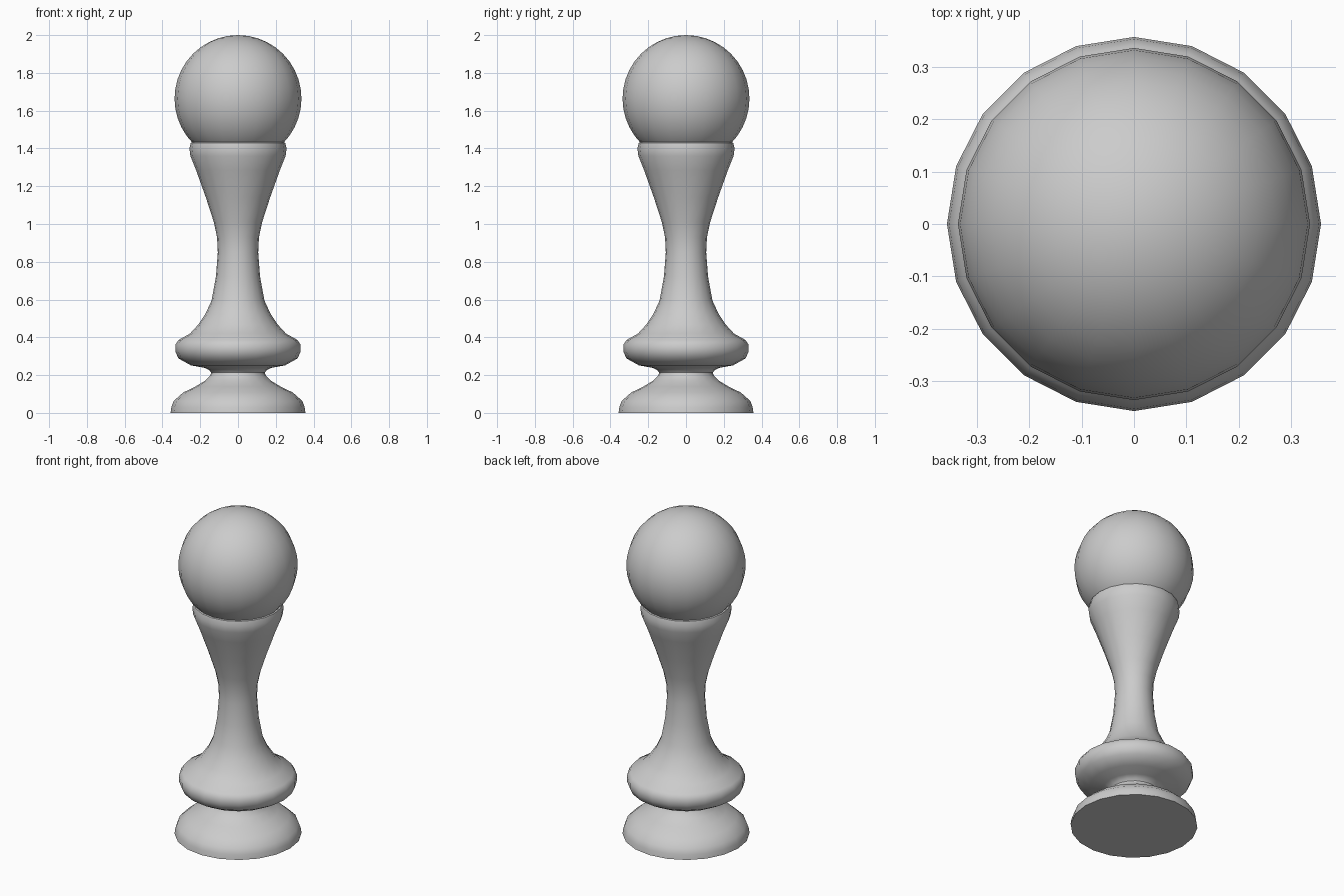
import bpy, bmesh, math

default = bpy.data.objects.get("Cube")
if default:
    bpy.data.objects.remove(default, do_unlink=True)

SIDES = 20

# Single plain grey material
grey = bpy.data.materials.new("plain grey")
grey.use_nodes = True
GREY = (0.6, 0.6, 0.6, 1)
grey.diffuse_color = GREY
grey.node_tree.nodes["Principled BSDF"].inputs["Base Color"].default_value = GREY


def finish(name, bm, angle):
    bmesh.ops.recalc_face_normals(bm, faces=bm.faces)
    mesh = bpy.data.meshes.new(name)
    bm.to_mesh(mesh)
    bm.free()
    obj = bpy.data.objects.new(name, mesh)
    bpy.context.collection.objects.link(obj)
    mesh.materials.append(grey)
    bpy.ops.object.select_all(action="DESELECT")
    obj.select_set(True)
    bpy.context.view_layer.objects.active = obj
    bpy.ops.object.shade_smooth_by_angle(angle=math.radians(angle))


def lathe(name, profile, angle=40):
    """Turn (radius, height) points into a capped solid."""
    bm = bmesh.new()
    rings = [[bm.verts.new((r * math.cos(math.tau * i / SIDES),
                            r * math.sin(math.tau * i / SIDES), z))
              for i in range(SIDES)] for r, z in profile]
    for low, high in zip(rings, rings[1:]):
        for i in range(SIDES):
            j = (i + 1) % SIDES
            bm.faces.new((low[i], low[j], high[j], high[i]))
    bm.faces.new(rings[0])
    bm.faces.new(rings[-1])
    finish(name, bm, angle)


# Flared foot with a narrow neck
lathe("base", [(.357, 0), (.353, .03), (.341, .063), (.29, .108), (.225, .14),
               (.175, .17), (.15, .195), (.142, .21), (.142, .23)])

# Turned body: wide lower bulge, slim waist, flared collar
lathe("body", [(.14, .21), (.152, .226), (.175, .238), (.25, .252), (.315, .288),
               (.332, .325), (.332, .36), (.315, .386), (.254, .42), (.21, .468),
               (.172, .525), (.14, .595), (.117, .72), (.107, .85), (.111, .93),
               (.128, 1.01), (.17, 1.14), (.222, 1.285), (.252, 1.36),
               (.257, 1.40), (.25, 1.43), (.235, 1.437)])

# Round head
bm = bmesh.new()
bmesh.ops.create_uvsphere(bm, u_segments=SIDES, v_segments=20, radius=.336)
bmesh.ops.translate(bm, verts=bm.verts, vec=(0, 0, 1.664))
finish("head", bm, 60)
